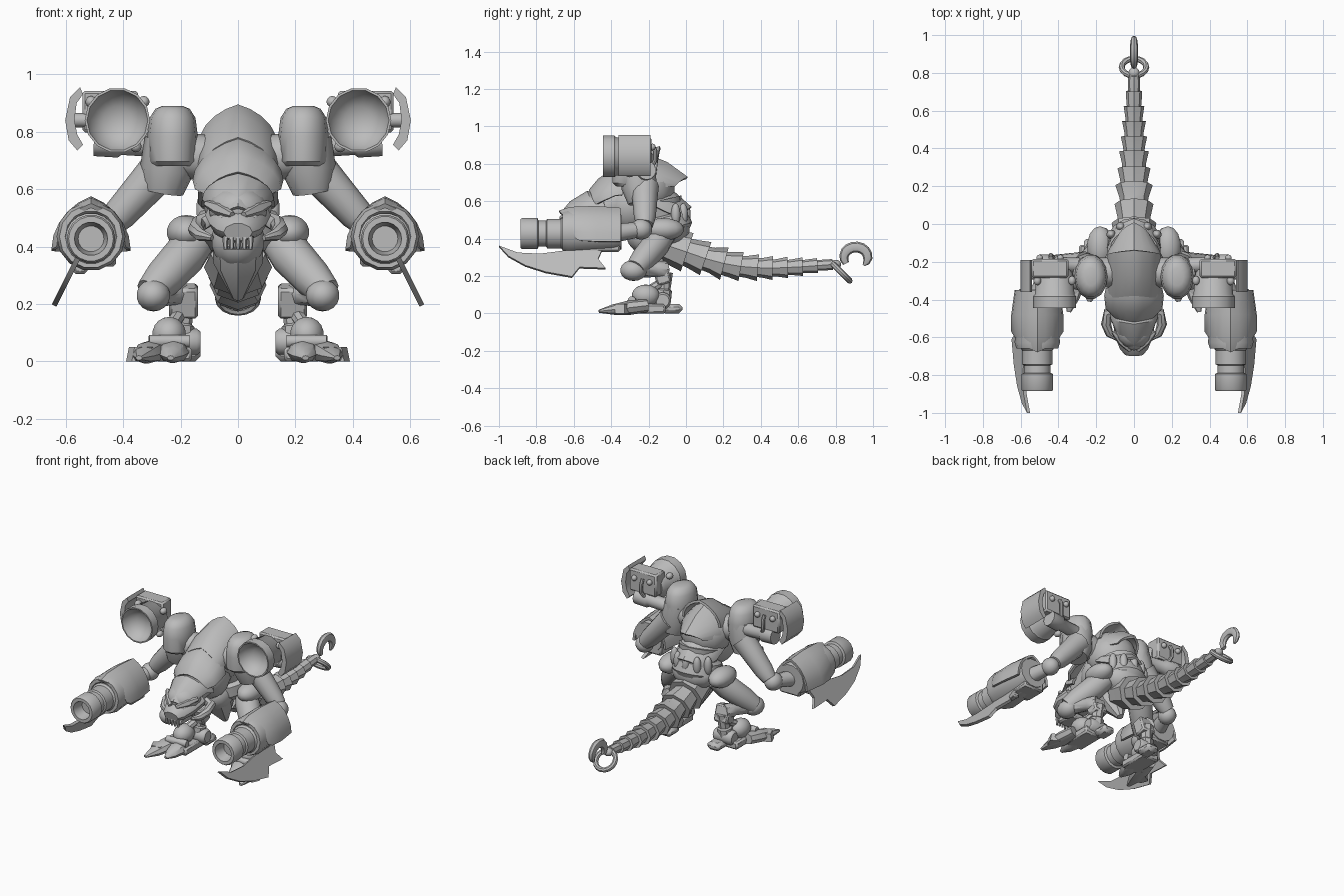
import bpy, bmesh, math
from mathutils import Vector, Matrix

cube = bpy.data.objects.get("Cube")
if cube:
    bpy.data.objects.remove(cube)

grey = bpy.data.materials.new("plain grey")
grey.use_nodes = True
colour = (.5, .5, .5, 1)
grey.diffuse_color = colour
for node in grey.node_tree.nodes:
    if node.type == 'BSDF_PRINCIPLED':
        node.inputs["Base Color"].default_value = colour


def finish(name, bm, side=False, angle=40):
    """Turn a bmesh into a shaded object, mirrored across x if it is a side part."""
    bmesh.ops.recalc_face_normals(bm, faces=bm.faces[:])
    mesh = bpy.data.meshes.new(name)
    bm.to_mesh(mesh)
    bm.free()
    mesh.materials.append(grey)
    obj = bpy.data.objects.new(name, mesh)
    bpy.context.collection.objects.link(obj)
    bpy.ops.object.select_all(action='DESELECT')
    obj.select_set(True)
    bpy.context.view_layer.objects.active = obj
    bpy.ops.object.shade_smooth_by_angle(angle=math.radians(angle))
    if side:
        mirror = obj.modifiers.new("mirror", 'MIRROR')
        mirror.use_mirror_merge = False


def sweep(name, path, radii, sides=12, side=False, squash=(1, 1), axis=None, ref=None, closed=False):
    """Rings of the given radii along a path."""
    bm, rings, n = bmesh.new(), [], len(path)
    path = [Vector(p) for p in path]
    for i, (p, r) in enumerate(zip(path, radii)):
        if axis:
            t = axis
        elif closed:
            t = path[(i + 1) % n] - path[i - 1]
        else:
            t = path[min(i + 1, n - 1)] - path[max(i - 1, 0)]
        t = t.normalized()
        u = Vector(ref) if ref else Vector((1, 0, 0) if abs(t.x) < .9 else (0, 0, 1))
        u = (u - t * u.dot(t)).normalized()
        v = t.cross(u)
        turn = [math.tau * k / sides for k in range(sides)]
        rings.append([bm.verts.new(p + u * r * squash[0] * math.cos(a) + v * r * squash[1] * math.sin(a)) for a in turn])
    for i in range(n if closed else n - 1):
        a, b = rings[i], rings[(i + 1) % n]
        for k in range(sides):
            j = (k + 1) % sides
            bm.faces.new((a[k], a[j], b[j], b[k]))
    if not closed:
        bm.faces.new(rings[0])
        bm.faces.new(rings[-1])
    finish(name, bm, side)


def lathe(name, start, end, profile, **options):
    """Straight turned part; profile is (fraction along axis, radius)."""
    start, axis = Vector(start), Vector(end) - Vector(start)
    sweep(name, [start + axis * t for t, r in profile], [r for t, r in profile], axis=axis, **options)


def ball(name, at, size, side=False):
    bm = bmesh.new()
    matrix = Matrix.Translation(at) @ Matrix.Diagonal((*size, 1))
    bmesh.ops.create_uvsphere(bm, u_segments=14, v_segments=9, radius=1, matrix=matrix)
    finish(name, bm, side, 60)


def box(name, at, size, side=False, tilt=0, bevel=.01):
    bm = bmesh.new()
    matrix = Matrix.Translation(at) @ Matrix.Rotation(tilt, 4, 'X') @ Matrix.Diagonal((*size, 1))
    bmesh.ops.create_cube(bm, size=1, matrix=matrix)
    bmesh.ops.bevel(bm, geom=bm.edges[:], offset=bevel, segments=1, affect='EDGES')
    finish(name, bm, side)


def plate(name, outline, depth):
    """Flat outline pushed out along a vector, on both sides."""
    bm = bmesh.new()
    face = bm.faces.new([bm.verts.new(p) for p in outline])
    grown = bmesh.ops.extrude_face_region(bm, geom=[face], use_keep_orig=True)["geom"]
    bmesh.ops.translate(bm, vec=depth, verts=[g for g in grown if isinstance(g, bmesh.types.BMVert)])
    finish(name, bm, True)


def shell(name, stations, x=0, side=False, steps=10):
    """Keeled armour sheet; stations are (y, ridge height, half width, drop, backward lean of the rims)."""
    bm, rows = bmesh.new(), []
    for y, z, w, drop, lean in stations:
        row = []
        for k in range(steps + 1):
            t = 2 * k / steps - 1
            a = t * math.pi / 2
            fall = .6 * (1 - math.cos(a)) + .4 * abs(t)
            row.append(bm.verts.new((x + w * math.sin(a), y + lean * abs(t), z - drop * fall)))
        rows.append(row)
    for a, b in zip(rows, rows[1:]):
        for k in range(steps):
            bm.faces.new((a[k], a[k + 1], b[k + 1], b[k]))
    bmesh.ops.recalc_face_normals(bm, faces=bm.faces[:])
    bmesh.ops.solidify(bm, geom=bm.faces[:], thickness=.015)
    finish(name, bm, side)


# Trunk
ball("torso", (0, -.21, .67), (.16, .15, .15))
ball("chest", (0, -.3, .58), (.13, .14, .15))
lathe("waist", (0, -.15, .6), (0, -.1, .4), [(0, .13), (.4, .11), (.45, .14), (.75, .15), (1, .11)], sides=16)
ball("pelvis", (0, -.09, .45), (.15, .11, .1))
ball("belly", (0, -.21, .42), (.095, .11, .1))
lathe("belly_keel", (0, -.22, .42), (0, -.13, .22), [(0, .09), (.4, .085), (1, .02)], sides=8)
for i in range(5):
    a = math.radians(30 + 30 * i)
    ball("waist_rib", (.14 * math.cos(a), -.11 + .11 * math.sin(a), .53), (.025, .025, .06))
lathe("neck", (0, -.3, .62), (0, -.55, .51), [(0, .12), (.5, .1), (1, .08)])

# Overlapping back armour, from the rear to the neck
shell("lower_back_plate", [(-.14, .69, .14, .1, -.06), (-.06, .65, .14, .1, -.06), (.03, .57, .1, .06, -.06)])
shell("rear_back_plate", [(-.2, .85, .14, .14, -.05), (-.1, .81, .15, .14, -.07), (.01, .73, .08, .05, -.07)])
shell("upper_back_plate", [(-.38, .78, .14, .14, -.02), (-.27, .86, .14, .15, -.02), (-.14, .895, .14, .15, -.02)])
shell("front_back_plate", [(-.52, .66, .11, .08, .03), (-.47, .72, .15, .12, .02), (-.4, .77, .158, .14, .02), (-.34, .785, .15, .15, 0)])

# Head
ball("skull", (0, -.55, .53), (.105, .11, .08))
shell("head_hood", [(-.67, .54, .05, .04, .03), (-.62, .6, .09, .07, .03), (-.53, .655, .125, .09, .03), (-.45, .64, .13, .1, .02)])
lathe("muzzle", (0, -.5, .51), (0, -.69, .45), [(0, .115), (.5, .1), (.85, .075), (1, .05)], squash=(1, .65), sides=10)
box("jaw", (0, -.6, .41), (.1, .13, .04))
for i in range(5):
    x = .022 * (i - 2)
    lathe("tooth", (x, -.675, .435), (x, -.68, .39), [(0, .011), (1, .007)], sides=6)
ball("eye", (.05, -.635, .5), (.02, .015, .014), True)
lathe("brow", (.02, -.67, .51), (.11, -.57, .55), [(0, .012), (.5, .025), (1, .012)], side=True, sides=6)
sweep("cheek_tusk", [(.09, -.47, .5), (.135, -.47, .48), (.148, -.53, .46), (.13, -.58, .44), (.09, -.61, .43)],
      [.025, .03, .027, .022, .01], side=True, ref=(0, 0, 1), sides=8)

# Shoulders
lathe("shoulder_cap", (.228, -.28, .68), (.228, -.28, .89), [(0, .07), (.08, .085), (.5, .088), (.8, .08), (.95, .06), (1, .035)],
      squash=(1, 1.35), side=True, sides=14)
lathe("shoulder_joint", (.23, -.26, .77), (.26, -.24, .59), [(0, .095), (.55, .095), (1, .07)], side=True)
lathe("collar", (.05, -.25, .7), (.2, -.26, .72), [(0, .08), (1, .08)], side=True)

# Shoulder cannons: a shallow dish on a box breech with an outer fin
lathe("shoulder_cannon", (.42, -.24, .84), (.42, -.445, .84),
      [(0, .08), (.1, .095), (.65, .105), (.7, .114), (1, .114), (1, .106), (.8, .09), (.65, .05), (.62, .01)], side=True, sides=14)
box("cannon_breech", (.445, -.235, .87), (.195, .1, .145), True)
lathe("cannon_bracket", (.26, -.22, .75), (.5, -.21, .765), [(0, .04), (.6, .04), (.65, .05), (1, .05)], side=True)
for x in (.39, .5):
    ball("breech_knob", (x, -.18, .89), (.018, .018, .018), True)
for a in (35, 145, 235):
    a = math.radians(a)
    ball("cannon_stud", (.42 + .112 * math.cos(a), -.3, .84 + .112 * math.sin(a)), (.02, .025, .02), True)
sweep("breech_pipe", [(.44, -.18, .9), (.44, -.165, .87), (.44, -.165, .82), (.42, -.19, .77)], [.012] * 4, side=True, sides=8)
lathe("fin_pin", (.5, -.27, .84), (.58, -.27, .84), [(0, .025), (1, .025)], side=True)
plate("cannon_fin", [(.55, -.19, .955), (.585, -.19, .92), (.602, -.19, .84), (.59, -.19, .77), (.56, -.19, .735),
                     (.54, -.19, .755), (.56, -.19, .79), (.57, -.19, .84), (.562, -.19, .9), (.54, -.19, .93)], (0, -.17, 0))

# Arms
lathe("upper_arm", (.26, -.22, .68), (.45, -.22, .47), [(0, .075), (.3, .068), (.8, .058), (1, .045)], side=True)
ball("elbow", (.465, -.24, .45), (.055, .06, .055), True)
lathe("forearm_link", (.465, -.24, .45), (.505, -.38, .43), [(0, .04), (1, .05)], side=True)
lathe("forearm", (.512, -.345, .435), (.512, -.66, .435),
      [(0, .07), (0, .095), (.15, .105), (.9, .12), (1, .11), (1, .09), (.9, .07)], side=True, sides=14)
shell("forearm_armour", [(-.68, .55, .12, .15, .09), (-.62, .57, .138, .18, .05), (-.48, .575, .138, .19, 0), (-.35, .565, .12, .18, 0)],
      x=.512, side=True)
box("forearm_block", (.5, -.42, .37), (.15, .14, .08), True)
lathe("arm_barrel", (.512, -.6, .427), (.512, -.885, .427),
      [(0, .09), (.2, .09), (.24, .08), (.5, .08), (.52, .07), (.66, .07),
       (.68, .084), (.97, .084), (1, .078), (1, .058), (.75, .045)], side=True, sides=18)

# Hooked blade slung under each forearm
edge = [(-1, .355), (-.9, .318), (-.78, .312), (-.64, .33), (-.45, .33), (-.47, .285), (-.43, .235),
        (-.57, .24), (-.61, .19), (-.75, .215), (-.86, .25), (-.95, .3)]
plate("arm_blade", [(.55 + .5 * (.355 - z), y, z) for y, z in edge], (.016, 0, .008))
box("blade_mount", (.55, -.53, .33), (.05, .14, .05), True)

# Legs
ball("hip", (.18, -.12, .45), (.07, .11, .06), True)
lathe("thigh", (.13, -.11, .43), (.305, -.27, .24), [(0, .06), (.3, .075), (.75, .068), (1, .055)], side=True)
ball("knee", (.295, -.28, .23), (.06, .072, .056), True)
lathe("shin", (.28, -.25, .235), (.2, -.11, .235), [(0, .045), (.6, .04), (.65, .045), (1, .045)], side=True, sides=8)
box("hock", (.19, -.13, .21), (.1, .08, .11), True, tilt=.3)
lathe("lower_shin", (.19, -.11, .22), (.2, -.125, .07), [(0, .04), (.6, .036), (.65, .045), (1, .045)], side=True, sides=8)
lathe("ankle", (.13, -.125, .068), (.265, -.125, .068), [(0, .035), (.1, .046), (.9, .046), (1, .035)], side=True)
lathe("foot_link", (.2, -.12, .17), (.24, -.22, .11), [(0, .025), (1, .025)], side=True, sides=8)

# Feet
ball("foot_dome", (.24, -.215, .095), (.06, .075, .06), True)
box("sole", (.225, -.21, .025), (.13, .2, .05), True)
box("heel", (.175, -.075, .026), (.09, .11, .052), True, bevel=.018)
for name, start, end in (("outer_toe", (.29, -.21, .042), (.345, -.465, .012)), ("inner_toe", (.22, -.25, .042), (.235, -.41, .012))):
    lathe(name, start, end, [(0, .05), (.35, .055), (.7, .04), (1, .012)], side=True, squash=(1, .7), sides=8)
lathe("toe_pin", (.17, -.28, .07), (.31, -.29, .07), [(0, .022), (1, .022)], side=True)
plate("side_claw", [(.29, -.27, 0), (.39, -.33, 0), (.37, -.38, 0), (.31, -.38, 0)], (-.01, 0, .05))

# Segmented tail: each scale flares over the next
spine = [(-.12, .37, .115), (0, .33, .098), (.1, .295, .085), (.2, .268, .082), (.29, .252, .072), (.38, .245, .065), (.46, .243, .058),
         (.54, .246, .052), (.62, .25, .045), (.7, .256, .036), (.78, .262, .026)]
for (y, z, r), (y2, z2, r2) in zip(spine, spine[1:]):
    lathe("tail_scale", (0, y, z), (0, y2, z2), [(-.1, r * .75), (.4, r * .82), (1.05, r2 * 1.1), (1.05, r2 * .8)],
          squash=(1.1, 1), sides=8)
ball("tail_knuckle", (0, .8, .262), (.03, .03, .025))

# Tail ring and hook
turns = [math.tau * i / 16 for i in range(16)]
sweep("tail_ring", [(.065 * math.cos(a), .83 + .045 * math.sin(a), .22 - .045 * math.sin(a)) for a in turns],
      [.016] * 16, ref=(0, .7, .7), closed=True, sides=8)
arc = [math.radians(215 - 22 * i) for i in range(13)]
sweep("tail_hook", [(0, .908 + .064 * math.cos(a), .3 + .056 * math.sin(a)) for a in arc],
      [.014, .018, .02, .022, .023, .023, .023, .023, .022, .021, .02, .015, .006],
      ref=(1, 0, 0), sides=8, squash=(.9, 1.25))
